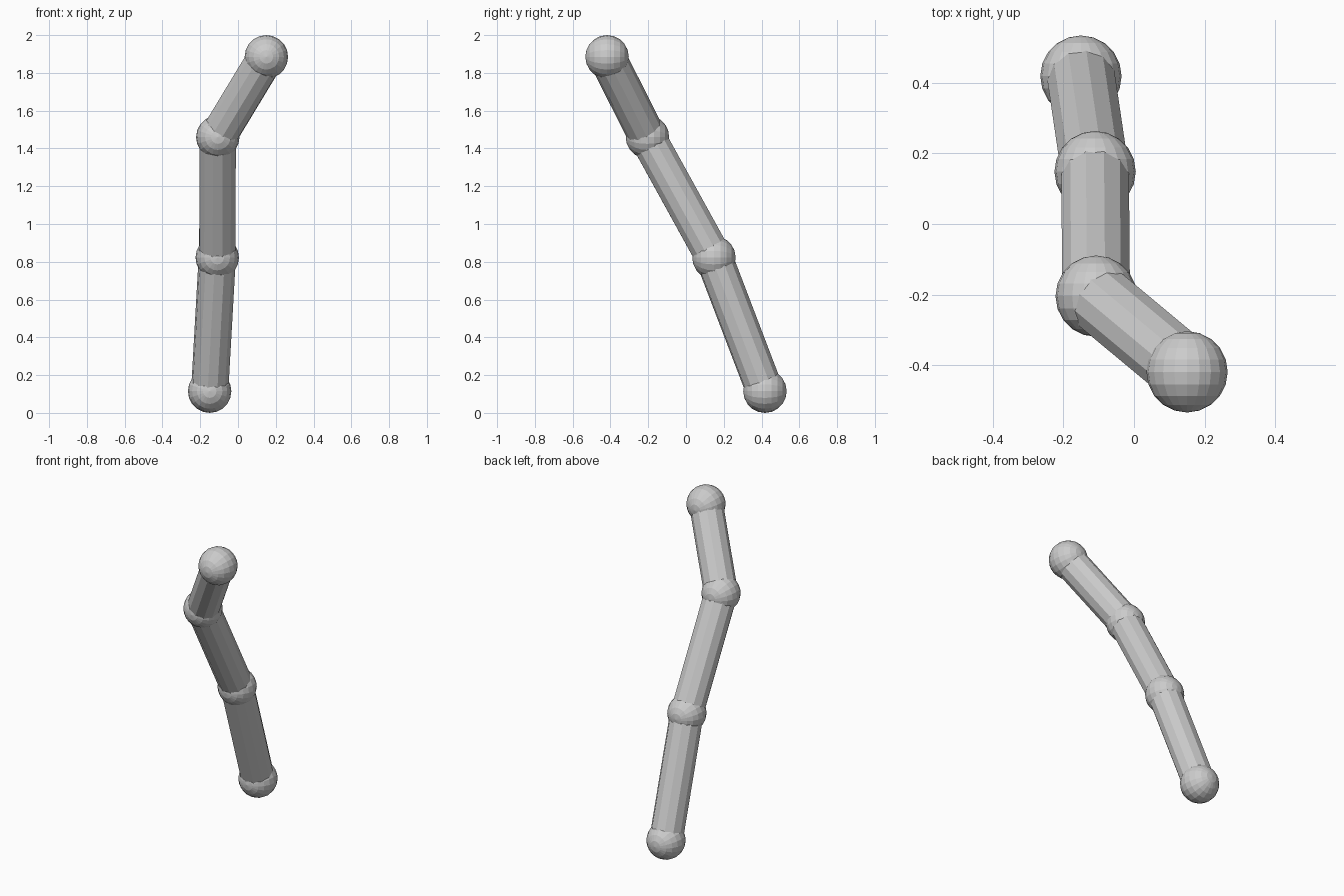
import bpy, math
from mathutils import Vector, Matrix

if "Cube" in bpy.data.objects:
    bpy.data.objects.remove(bpy.data.objects["Cube"])

# joint centres from the ground to the tip
JOINTS = [Vector(p) for p in ((-0.15, 0.418, 0.115), (-0.11, 0.148, 0.822),
                              (-0.107, -0.204, 1.46), (0.15, -0.418, 1.885))]
BALL_R, ROD_R = 0.115, 0.099


def ball(name, centre):
    bpy.ops.mesh.primitive_uv_sphere_add(segments=20, ring_count=10, radius=BALL_R,
                                         location=centre, rotation=(math.pi / 2, 0, 0))
    bpy.context.object.name = name


def rod(name, a, b):
    axis = b - a
    turn = axis.to_track_quat('Z', 'Y').to_matrix() @ Matrix.Rotation(math.radians(15), 3, 'Z')
    bpy.ops.mesh.primitive_cylinder_add(vertices=12, radius=ROD_R, depth=axis.length,
                                        location=(a + b) / 2, rotation=turn.to_euler())
    bpy.context.object.name = name


# ball joints
for i, p in enumerate(JOINTS):
    ball(f"joint_ball_{i + 1}", p)

# straight rods between neighbouring joints
for i, (a, b) in enumerate(zip(JOINTS, JOINTS[1:])):
    rod(f"rod_{i + 1}", a, b)
